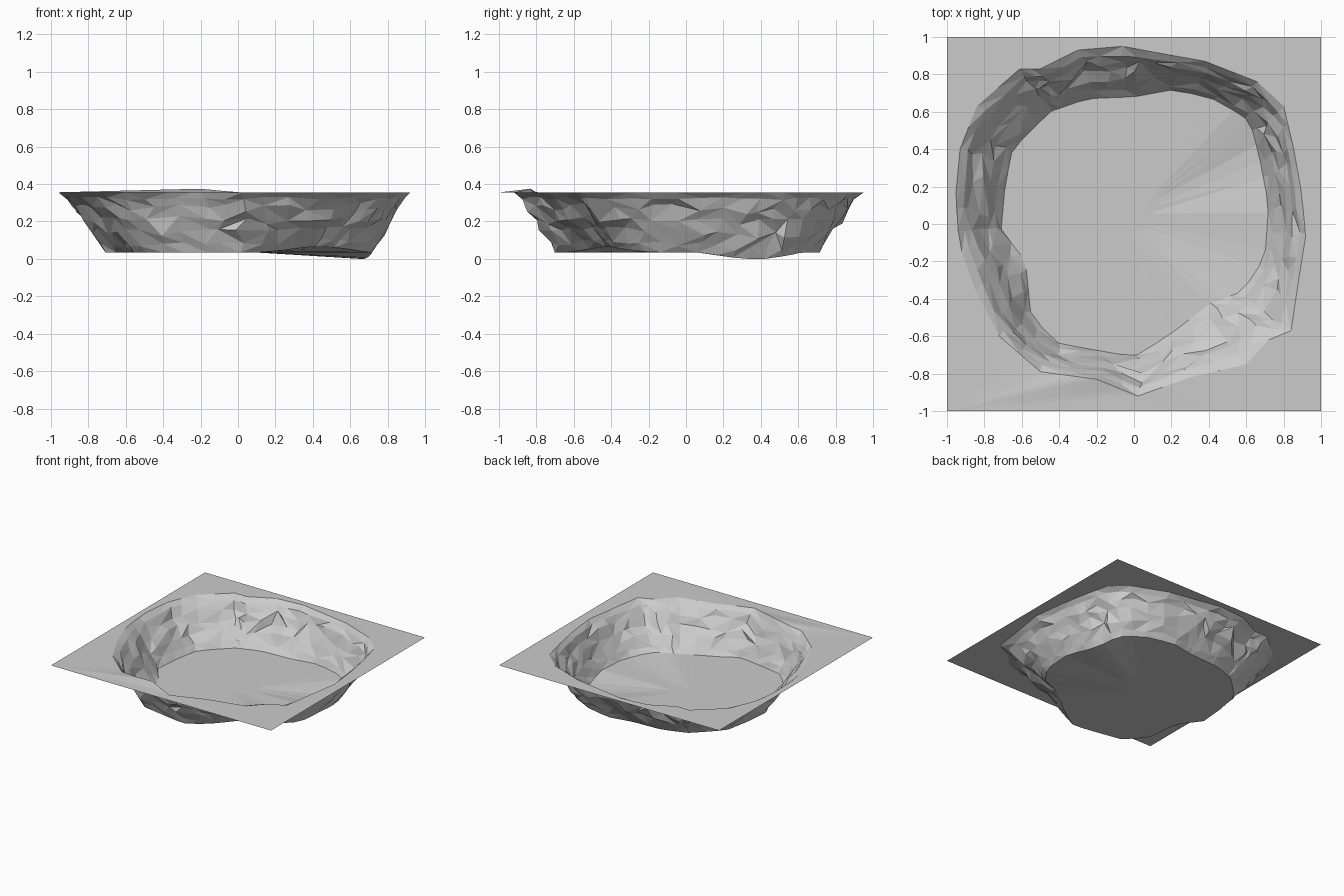
import bpy, bmesh, math, random
from mathutils import Vector

if "Cube" in bpy.data.objects:
    bpy.data.objects.remove(bpy.data.objects["Cube"])

random.seed(11)
GROUND_Z = 0.355
FLOOR_Z = 0.035

stone = bpy.data.materials.new("stone_grey")
stone.use_nodes = True
grey = (0.6, 0.6, 0.6, 1)
stone.diffuse_color = grey
stone.node_tree.nodes["Principled BSDF"].inputs["Base Color"].default_value = grey

# Outlines of the rim, the floor and the patch at its middle, counter-clockwise
rim_xy = [(.89, .2), (.85, .42), (.8, .63), (.66, .76), (.38, .87), (.1, .92),
          (-.06, .95), (-.3, .93), (-.5, .83), (-.61, .83), (-.84, .63), (-.93, .4),
          (-.96, .08), (-.92, -.15), (-.85, -.35), (-.72, -.6), (-.5, -.79),
          (-.2, -.83), (.02, -.92), (.3, -.82), (.6, -.75), (.72, -.62),
          (.84, -.57), (.88, -.3), (.92, -.05)]
floor_xy = [(.72, .1), (.67, .36), (.62, .55), (.45, .66), (.22, .72), (0, .68),
            (-.25, .67), (-.45, .6), (-.65, .4), (-.69, .2), (-.71, -.03),
            (-.58, -.2), (-.55, -.5), (-.4, -.64), (0, -.71), (.18, -.6),
            (.4, -.43), (.58, -.36), (.7, -.18)]
patch_xy = [(.1, .17), (-.15, .18), (-.15, -.1), (-.1, -.1), (.06, -.02)]


def angle(p):
    return math.atan2(p[1], p[0]) % math.tau


def at_angle(outline, a):
    """Point of an outline in direction a, measured from the centre."""
    for i, p in enumerate(outline):
        q = outline[(i + 1) % len(outline)]
        span = (angle(q) - angle(p)) % math.tau
        step = (a - angle(p)) % math.tau
        if step <= span:
            return Vector(p).lerp(Vector(q), step / span)
    return Vector(outline[0])


def bump(p, centre, radius):
    return max(0, 1 - (p - Vector(centre)).length / radius)


def floor_height(p):
    """Nearly level floor with a low spot and a banked front corner."""
    low = min(1, 1.3 * bump(p, (.66, .36), .3))
    return FLOOR_Z * (1 - low + bump(p, (.45, -.45), .35))


def rim_height(p):
    """Level rim with a slightly raised lip at the front."""
    return GROUND_Z + .02 * bump(p, (-.2, -.83), .22)


def make_object(name, build, smooth=False):
    bm = bmesh.new()
    build(bm)
    for f in bm.faces:
        f.smooth = smooth
    mesh = bpy.data.meshes.new(name)
    bm.to_mesh(mesh)
    bm.free()
    mesh.materials.append(stone)
    obj = bpy.data.objects.new(name, mesh)
    bpy.context.collection.objects.link(obj)


def strip(bm, outer, inner):
    """Facet the band between two rings with mixed diagonals."""
    n = len(outer)
    for i in range(n):
        j = (i + 1) % n
        a, b, c, d = outer[i], outer[j], inner[j], inner[i]
        if random.random() < 0.5:
            faces = (a, b, c), (a, c, d)
        else:
            faces = (a, b, d), (b, c, d)
        for f in faces:
            bm.faces.new(f)


# Directions of the rim corners, with one more halfway along each rim edge
angles = []
for i, p in enumerate(rim_xy):
    q = rim_xy[(i + 1) % len(rim_xy)]
    angles += [angle(p), angle(Vector(p).lerp(Vector(q), .5))]
rim = [Vector((p.x, p.y, rim_height(p)))
       for p in (at_angle(rim_xy, a) for a in angles)]
floor_edge = [Vector((p.x, p.y, floor_height(p)))
              for p in (at_angle(floor_xy, a) for a in angles)]


def build_ground(bm):
    corners = {(sx, sy): bm.verts.new((sx, sy, GROUND_Z))
               for sx in (-1, 1) for sy in (-1, 1)}
    ring = [bm.verts.new(p) for p in rim]

    def corner(v):
        return corners[(1 if v.co.x > 0 else -1, 1 if v.co.y > 0 else -1)]

    for i, v in enumerate(ring):
        w = ring[(i + 1) % len(ring)]
        bm.faces.new((w, v, corner(v)))
        if corner(v) != corner(w):
            bm.faces.new((w, corner(v), corner(w)))


def build_wall(bm):
    # Each step: inward fraction, height fraction, roughness
    steps = [(.17, .9, .4), (.3, .74, 1), (.47, .54, 1), (.66, .34, 1), (.86, .14, .6)]
    outer = [bm.verts.new(p) for p in rim]
    for inward, height, rough in steps:
        ring = []
        for i, a in enumerate(angles):
            gap = min((angles[(i + 1) % len(angles)] - a) % math.tau,
                      (a - angles[i - 1]) % math.tau)
            b = a + random.uniform(-.35, .35) * gap * rough
            t = inward + random.uniform(-.07, .07) * rough
            p = at_angle(rim_xy, b).lerp(at_angle(floor_xy, b), t)
            h = height + random.uniform(-.07, .07) * rough
            base = floor_height(at_angle(floor_xy, b))
            ring.append(bm.verts.new((p.x, p.y, base + (GROUND_Z - base) * h)))
        strip(bm, outer, ring)
        outer = ring
    strip(bm, outer, [bm.verts.new(p) for p in floor_edge])


def build_floor(bm):
    outer = [bm.verts.new(p) for p in floor_edge]
    patch = [bm.verts.new((*at_angle(patch_xy, a), FLOOR_Z)) for a in angles]
    strip(bm, outer, patch)
    bm.faces.new(patch)


make_object("ground_sheet", build_ground, smooth=True)
make_object("pit_wall", build_wall)
make_object("pit_floor", build_floor)
